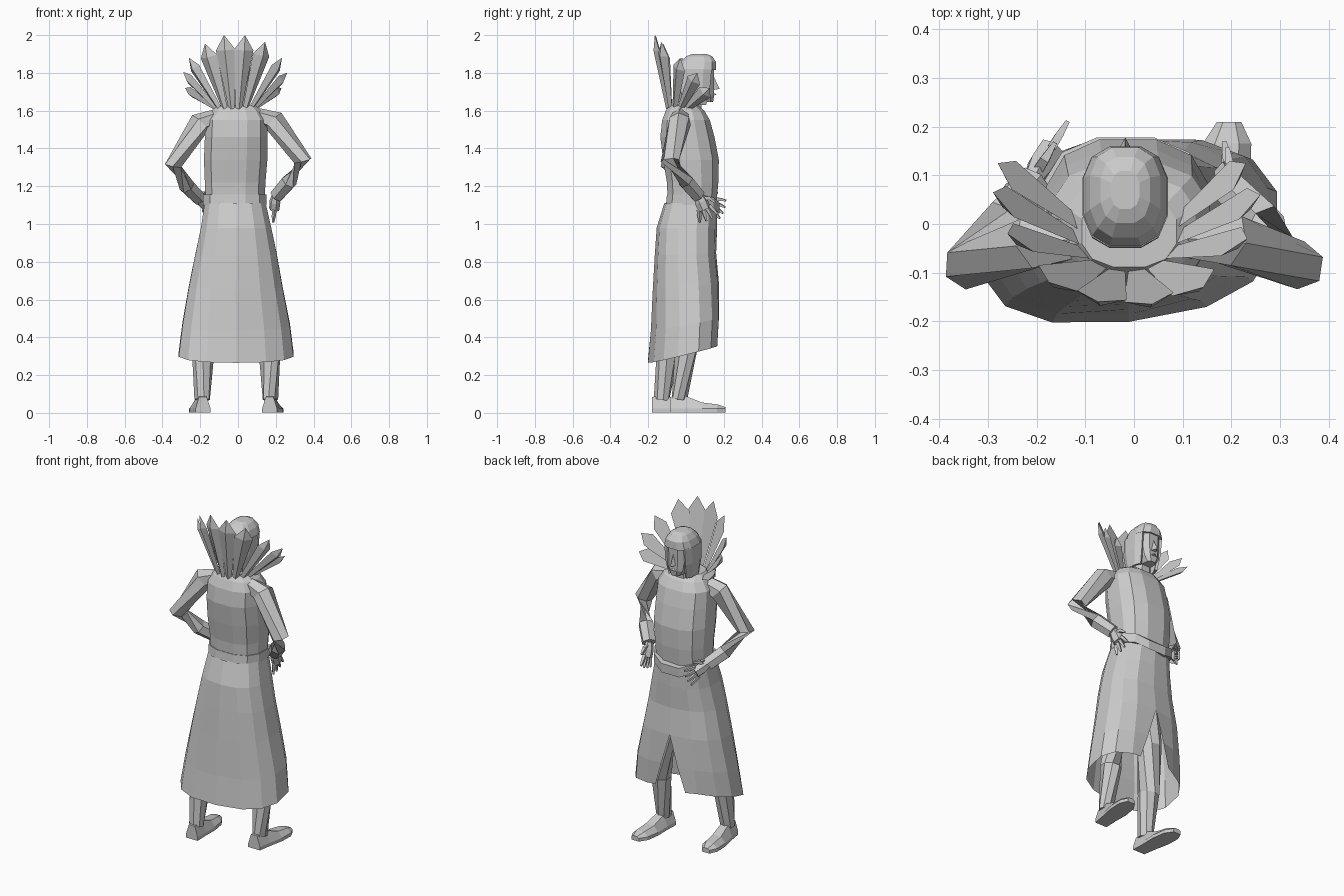
import bpy, bmesh, math
from mathutils import Vector

cube = bpy.data.objects.get("Cube")
if cube:
    bpy.data.objects.remove(cube)

grey = bpy.data.materials.new("plain_grey")
grey.use_nodes = True
grey.diffuse_color = (0.6, 0.6, 0.6, 1)
grey.node_tree.nodes["Principled BSDF"].inputs["Base Color"].default_value = grey.diffuse_color


def make(name, verts, faces):
    mesh = bpy.data.meshes.new(name)
    bm = bmesh.new()
    vs = [bm.verts.new(v) for v in verts]
    for f in faces:
        bm.faces.new([vs[i] for i in f])
    bmesh.ops.recalc_face_normals(bm, faces=bm.faces)
    bm.to_mesh(mesh)
    bm.free()
    mesh.materials.append(grey)
    obj = bpy.data.objects.new(name, mesh)
    bpy.context.collection.objects.link(obj)
    return obj


def bridge(name, rings, closed=True, caps=True):
    """Skin a stack of equal rings with flat quads."""
    n = len(rings[0])
    faces = []
    for r in range(len(rings) - 1):
        for i in range(n if closed else n - 1):
            j = (i + 1) % n
            faces.append((r * n + i, r * n + j, (r + 1) * n + j, (r + 1) * n + i))
    if caps:
        faces.append(tuple(range(n)))
        faces.append(tuple((len(rings) - 1) * n + i for i in range(n)))
    return make(name, [v for ring in rings for v in ring], faces)


def oval(n, z, x0, x1, y0, y1, shear=0.0, tilt=0.0, power=0.8, turn=0.5):
    """Squarish oval ring, counted round from the +y side."""
    pts = []
    for i in range(n):
        a = 2 * math.pi * (i + turn) / n
        s, c = math.sin(a), math.cos(a)
        x = (x0 + x1) / 2 + (x1 - x0) / 2 * math.copysign(abs(s) ** power, s)
        y = (y0 + y1) / 2 + (y1 - y0) / 2 * math.copysign(abs(c) ** power, c)
        pts.append(Vector((x, y + shear * x, z + tilt * y)))
    return pts


def loft(name, rows, n=12, **kw):
    return bridge(name, [oval(n, *row, **kw) for row in rows])


def tube(name, path, radii, n=6, flat=1.0):
    """Limb along a path of joints."""
    path = [Vector(p) for p in path]
    rings = []
    for i, p in enumerate(path):
        d = (path[min(i + 1, len(path) - 1)] - path[max(i - 1, 0)]).normalized()
        q = d.to_track_quat('Z', 'Y')
        rings.append([p + q @ Vector((math.cos(a) * radii[i] * flat, math.sin(a) * radii[i], 0))
                      for a in (2 * math.pi * (k + 0.5) / n for k in range(n))])
    return bridge(name, rings)


# Skirt: open seam at the front that spreads into a slit
skirt_rows = [  # z, x0, x1, y0, y1, shear, tilt, slit half width
    (1.11, -0.18, 0.15, -0.115, 0.165, 0.00, 0.00, 0.0),
    (0.98, -0.20, 0.18, -0.155, 0.165, 0.02, 0.00, 0.0),
    (0.84, -0.23, 0.21, -0.165, 0.16, 0.04, 0.04, 0.0),
    (0.67, -0.265, 0.24, -0.175, 0.175, 0.06, 0.09, 0.0),
    (0.47, -0.30, 0.28, -0.185, 0.175, 0.09, 0.18, 0.055),
    (0.315, -0.32, 0.30, -0.20, 0.165, 0.10, 0.25, 0.10)]
rings = []
for *row, shear, tilt, gap in skirt_rows:
    ring = oval(14, *row, shear=shear, tilt=tilt, turn=0)
    seam = ring[0]
    first, last = seam + Vector((gap, 0, 0)), seam - Vector((gap, 0, 0))
    ring[1].x = max(ring[1].x, first.x + 0.03)
    ring[13].x = min(ring[13].x, last.x - 0.03)
    rings.append([first] + ring[1:] + [last])
bridge("skirt", rings, closed=False, caps=False)

# Jacket body, belt and neck
loft("jacket", [
    (1.11, -0.175, 0.145, -0.10, 0.165), (1.22, -0.18, 0.15, -0.105, 0.175),
    (1.34, -0.185, 0.16, -0.125, 0.178), (1.46, -0.18, 0.16, -0.14, 0.155),
    (1.55, -0.175, 0.16, -0.13, 0.13), (1.60, -0.14, 0.13, -0.11, 0.10),
    (1.63, -0.11, 0.09, -0.09, 0.06)])
belt = loft("belt", [(1.10, -0.19, 0.155, -0.11, 0.18), (1.155, -0.19, 0.155, -0.105, 0.182)])
for v in belt.data.vertices:
    if v.co.y > 0.14:
        v.co.z -= 0.045 if abs(v.co.x + 0.02) < 0.07 else 0.015
loft("neck", [(1.58, -0.075, 0.045, -0.03, 0.085), (1.72, -0.07, 0.035, -0.01, 0.09)], n=8)

# Face with jaw and nose
loft("face", [
    (1.645, -0.05, 0.015, 0.04, 0.145), (1.68, -0.075, 0.04, 0.0, 0.152),
    (1.74, -0.085, 0.05, -0.02, 0.15), (1.83, -0.085, 0.05, -0.02, 0.153)], n=10, power=0.7)
make("nose", [(-0.036, 0.145, 1.71), (0.0, 0.145, 1.71), (-0.018, 0.178, 1.715), (-0.018, 0.145, 1.785)],
     [(0, 1, 2), (0, 2, 3), (1, 3, 2), (0, 3, 1)])
make("mouth", [(-0.04, 0.15, 1.68), (0.004, 0.15, 1.68), (-0.018, 0.162, 1.685), (-0.018, 0.15, 1.695)],
     [(0, 1, 2), (0, 2, 3), (1, 3, 2), (0, 3, 1)])

# Hair: crown above, and a wall that leaves the face open
loft("hair_crown", [
    (1.815, -0.108, 0.072, -0.05, 0.162), (1.86, -0.092, 0.056, -0.03, 0.16),
    (1.888, -0.07, 0.034, 0.0, 0.14), (1.90, -0.048, 0.012, 0.03, 0.11)], power=0.75)
hair_rows = [(1.63, -0.095, 0.06, -0.035, 0.125), (1.72, -0.106, 0.07, -0.052, 0.15),
             (1.82, -0.108, 0.072, -0.05, 0.16)]
hair = bridge("hair_sides", [oval(12, *r, power=0.75)[1:-1] for r in hair_rows], closed=False, caps=False)
shell = hair.modifiers.new("thickness", 'SOLIDIFY')
shell.thickness = 0.015

# Collar: a fan of pointed blades round the neck
tips = [(-0.28, 0.125, 1.72), (-0.29, 0.065, 1.805), (-0.26, -0.02, 1.88), (-0.175, -0.12, 1.955),
        (-0.074, -0.16, 2.0), (0.037, -0.165, 2.0), (0.143, -0.13, 1.965), (0.233, -0.03, 1.88),
        (0.26, 0.06, 1.80), (0.23, 0.125, 1.72)]
for k, tip in enumerate(tips):
    a = math.radians(172 + 196 * k / 9)
    out = Vector((math.cos(a), math.sin(a), 0))
    base = Vector((-0.015 + 0.1 * out.x, -0.01 + 0.085 * out.y, 1.61))
    tip = Vector(tip)
    run = (tip - base).normalized()
    side = run.cross(out).normalized()
    outer = side.cross(run).normalized()
    if outer.dot(out) < 0:
        outer = -outer
    shoulder = base.lerp(tip, 0.8)
    w = 0.052 if 2 < k < 7 else 0.04
    make("collar_blade_%d" % (k + 1),
         [base - side * 0.016, base + side * 0.016, shoulder + side * w, tip, shoulder - side * w,
          shoulder + outer * 0.022, base + outer * 0.012],
         [(0, 1, 2, 4), (4, 2, 3), (0, 4, 5, 6), (6, 5, 2, 1), (4, 3, 5), (5, 3, 2), (0, 6, 1)])


# Arms akimbo, each with a hand resting on the hip
def hand(side_name, wrist, along, spread):
    wrist, along, spread = Vector(wrist), Vector(along).normalized(), Vector(spread).normalized()
    knuckle = wrist + along * 0.075
    tube(side_name + "_palm", [wrist, wrist + along * 0.04, knuckle + along * 0.01], [0.025, 0.036, 0.034], flat=0.8)
    for i in range(4):
        o = spread * (i - 1.5) * 0.02
        end = knuckle + o * 1.7 + along * (0.075 - 0.008 * abs(i - 1.5))
        tube("%s_finger_%d" % (side_name, i + 1), [knuckle + o, knuckle.lerp(end, 0.5) + o * 0.5, end],
             [0.012, 0.011, 0.006], n=4)
    tube(side_name + "_thumb", [wrist + along * 0.02, wrist + along * 0.04 + spread * 0.045,
                                wrist + along * 0.075 + spread * 0.065], [0.016, 0.013, 0.006], n=4)


tube("right_sleeve", [(-0.11, -0.03, 1.565), (-0.20, -0.035, 1.535), (-0.343, -0.085, 1.31),
                      (-0.27, 0.01, 1.2), (-0.205, 0.085, 1.135)], [0.045, 0.06, 0.05, 0.044, 0.04])
tube("left_sleeve", [(0.10, -0.03, 1.57), (0.19, -0.03, 1.545), (0.343, -0.085, 1.335),
                     (0.27, 0.0, 1.225), (0.205, 0.065, 1.15)], [0.045, 0.06, 0.05, 0.044, 0.04])
hand("right_hand", (-0.21, 0.09, 1.14), (0.45, 0.75, -0.45), (0.2, 0.3, 0.9))
hand("left_hand", (0.20, 0.065, 1.155), (-0.1, 0.4, -0.9), (0, 0.9, 0.4))

# Legs and pointed shoes
for name, x, y, lean in (("right", -0.19, -0.13, -0.012), ("left", 0.172, -0.035, 0.012)):
    tube(name + "_leg", [(x * 0.55, y * 0.4 + 0.02, 0.95), (x * 0.8, y * 0.6 + 0.03, 0.6),
                         (x * 0.97, y + 0.035, 0.33), (x, y, 0.07)], [0.08, 0.068, 0.06, 0.042], n=8)
    sole = [(-0.05, 0.04, 0.085), (0.03, 0.045, 0.09), (0.12, 0.055, 0.055), (0.20, 0.05, 0.045), (0.245, 0.025, 0.03)]
    rings = []
    for f, w, h in sole:
        cx = x + lean * f * 8
        rings.append([(cx + sx * w, y + f, z) for sx, z in
                      ((-1, 0.002), (1, 0.002), (1, 0.022), (0.5, h), (-0.5, h), (-1, 0.022))])
    bridge(name + "_shoe", rings)
